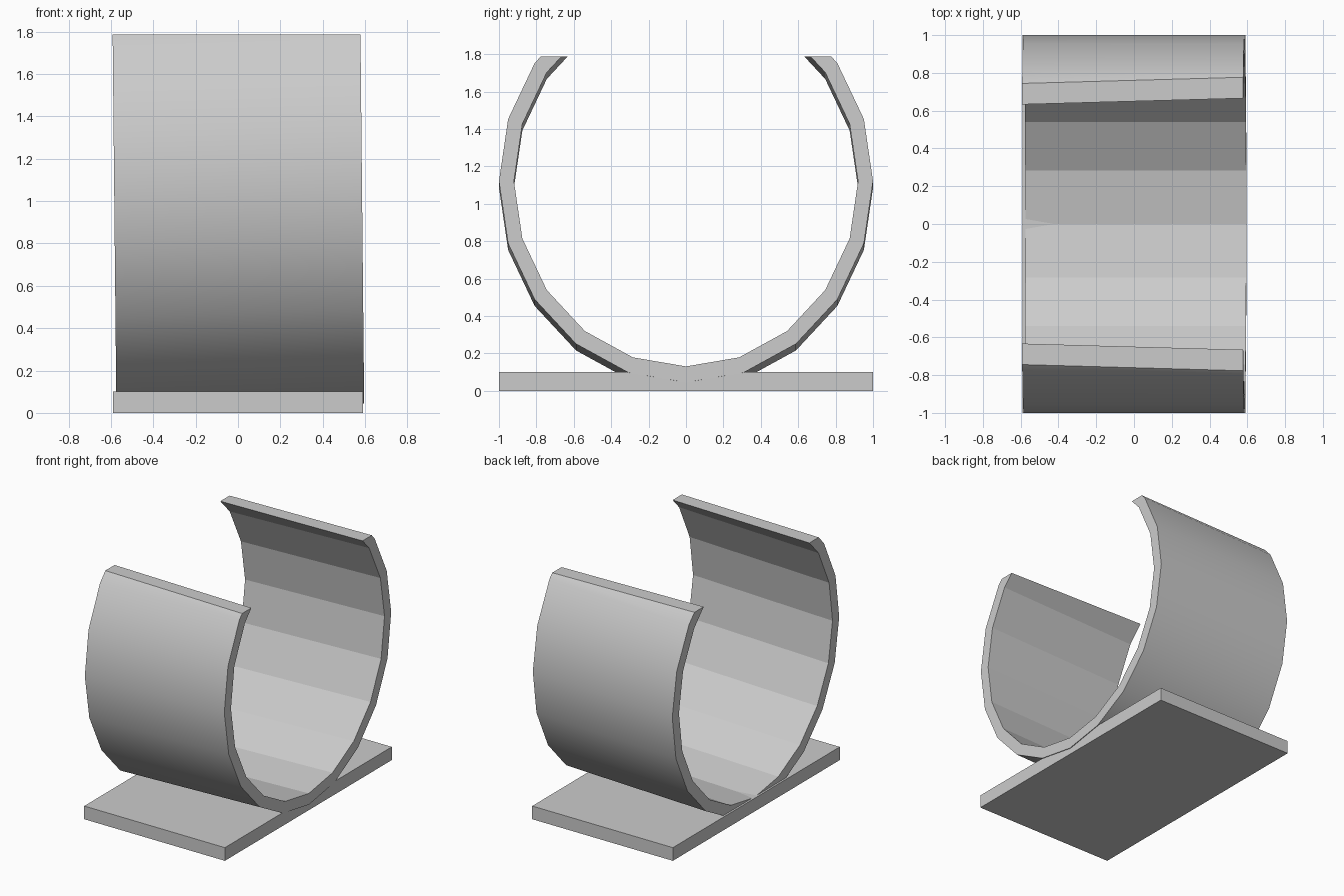
import bpy, bmesh, math
from mathutils import Matrix, Vector

cube = bpy.data.objects.get("Cube")
if cube:
    bpy.data.objects.remove(cube)

GREY = (0.6, 0.6, 0.6, 1.0)
grey = bpy.data.materials.new("plain grey")
grey.use_nodes = True
grey.diffuse_color = GREY
grey.node_tree.nodes["Principled BSDF"].inputs["Base Color"].default_value = GREY

HALF_W = 0.59       # half width along x
CENTRE_Z = 1.103    # height of the ring's axis
TOP_Z = 1.787       # flat cut that opens the ring
SIDES = 20


def add_object(name, bm):
    mesh = bpy.data.meshes.new(name)
    bm.to_mesh(mesh)
    bm.free()
    mesh.materials.append(grey)
    obj = bpy.data.objects.new(name, mesh)
    bpy.context.collection.objects.link(obj)
    return obj


# Flat base plate
bm = bmesh.new()
bmesh.ops.create_cube(bm, size=1)
bmesh.ops.scale(bm, vec=(2 * HALF_W, 2, 0.1), verts=bm.verts)
bmesh.ops.translate(bm, vec=(0, 0, 0.05), verts=bm.verts)
add_object("base_plate", bm)

# Open ring: a slightly tall, slightly tilted tube
bm = bmesh.new()


def loop(x, ry, rz):
    steps = [2 * math.pi * i / SIDES for i in range(SIDES)]
    return [bm.verts.new((x, ry * math.cos(a), rz * math.sin(a))) for a in steps]


ends = [(loop(x, 1.0, 1.075), loop(x, 0.92, 0.99)) for x in (-0.585, 0.585)]
(out_a, in_a), (out_b, in_b) = ends
for first, second, smooth in ((out_a, out_b, True), (out_b, in_b, False),
                              (in_b, in_a, False), (in_a, out_a, False)):
    for i in range(SIDES):
        j = (i + 1) % SIDES
        face = bm.faces.new((first[i], first[j], second[j], second[i]))
        face.smooth = smooth

# Lean the axis up towards +x, and the end planes back with height
tilt = Matrix(((1, 0, -0.01), (0, 1, 0), (0.03, 0, 1)))
for v in bm.verts:
    v.co = tilt @ v.co + Vector((0, 0, CENTRE_Z))

# Cut the top flat and close both lips
cut = bmesh.ops.bisect_plane(
    bm, geom=bm.verts[:] + bm.edges[:] + bm.faces[:],
    plane_co=(0, 0, TOP_Z), plane_no=(0, 0, 1), clear_outer=True)
rim = [e for e in cut["geom_cut"] if isinstance(e, bmesh.types.BMEdge)]
for face in bmesh.ops.holes_fill(bm, edges=rim, sides=0)["faces"]:
    face.smooth = False
bmesh.ops.recalc_face_normals(bm, faces=bm.faces)
for e in bm.edges:
    e.smooth = all(f.smooth for f in e.link_faces)
add_object("open_ring", bm)
